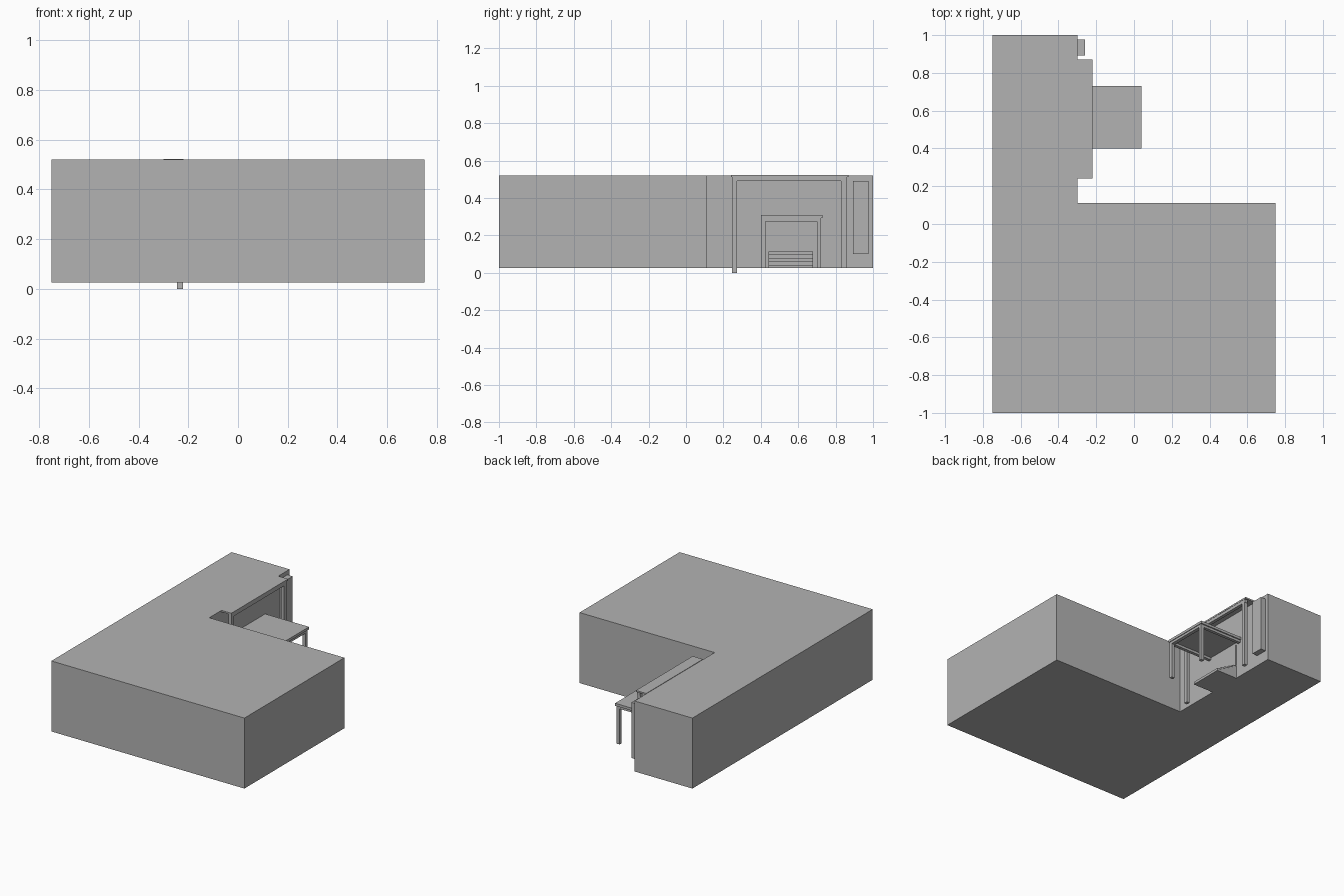
import bpy, bmesh

old = bpy.data.objects.get("Cube")
if old:
    bpy.data.objects.remove(old, do_unlink=True)

grey = bpy.data.materials.new("plain grey")
grey.use_nodes = True
grey.diffuse_color = (0.45, 0.45, 0.45, 1)
grey.node_tree.nodes["Principled BSDF"].inputs["Base Color"].default_value = (0.45, 0.45, 0.45, 1)


def prism(name, outline, axis, start, end):
    """Extrude a flat outline along z (axis 2) or y (axis 1)."""
    bm = bmesh.new()
    points = [(a, b, start) if axis == 2 else (a, start, b) for a, b in outline]
    face = bm.faces.new([bm.verts.new(p) for p in points])
    moved = bmesh.ops.extrude_face_region(bm, geom=[face])["geom"]
    shift = [0, 0, 0]
    shift[axis] = end - start
    bmesh.ops.translate(bm, vec=shift, verts=[v for v in moved if isinstance(v, bmesh.types.BMVert)])
    bmesh.ops.recalc_face_normals(bm, faces=bm.faces)
    mesh = bpy.data.meshes.new(name)
    bm.to_mesh(mesh)
    bm.free()
    mesh.materials.append(grey)
    obj = bpy.data.objects.new(name, mesh)
    bpy.context.collection.objects.link(obj)
    return obj


def box(name, x, y, z):
    return prism(name, [(x[0], y[0]), (x[1], y[0]), (x[1], y[1]), (x[0], y[1])], 2, *z)


BASE, ROOF, WALL = 0.025, 0.52, -0.30

# L-shaped building
prism("building", [(-0.75, -1), (0.75, -1), (0.75, 0.11), (WALL, 0.11), (WALL, 1), (-0.75, 1)],
      2, BASE, ROOF)

# Tall frame standing in front of the wall, with its flat cover
box("frame_cover", (WALL, -0.22), (0.24, 0.87), (0.512, 0.523))
box("frame_beam", (-0.245, -0.222), (0.245, 0.86), (0.49, 0.515))
box("frame_post_near", (-0.245, -0.222), (0.245, 0.272), (0, 0.515))
box("frame_post_far", (-0.245, -0.222), (0.83, 0.857), (BASE, 0.515))

# Porch canopy with rim beams and two outer posts
box("canopy", (WALL, 0.04), (0.40, 0.73), (0.292, 0.31))
box("canopy_front_beam", (0.01, 0.035), (0.403, 0.722), (0.275, 0.295))
for side, y in (("near", 0.403), ("far", 0.70)):
    box("canopy_beam_" + side, (WALL, 0.035), (y, y + 0.022), (0.275, 0.295))
    box("canopy_post_" + side, (0.01, 0.035), (y, y + 0.022), (BASE, 0.295))

# Steps climbing to the door
steps, run, rise = 5, 0.032, 0.018
profile = [(WALL, BASE), (-0.14, BASE)]
for i in range(steps):
    x = -0.14 - i * run
    profile += [(x, BASE + (i + 1) * rise), (x - run, BASE + (i + 1) * rise)]
prism("steps", profile, 1, 0.44, 0.68)

# Door panel and tall window box
box("door", (WALL, -0.295), (0.44, 0.68), (0.12, 0.275))
box("window_box", (WALL, -0.26), (0.893, 0.977), (0.10, 0.49))
